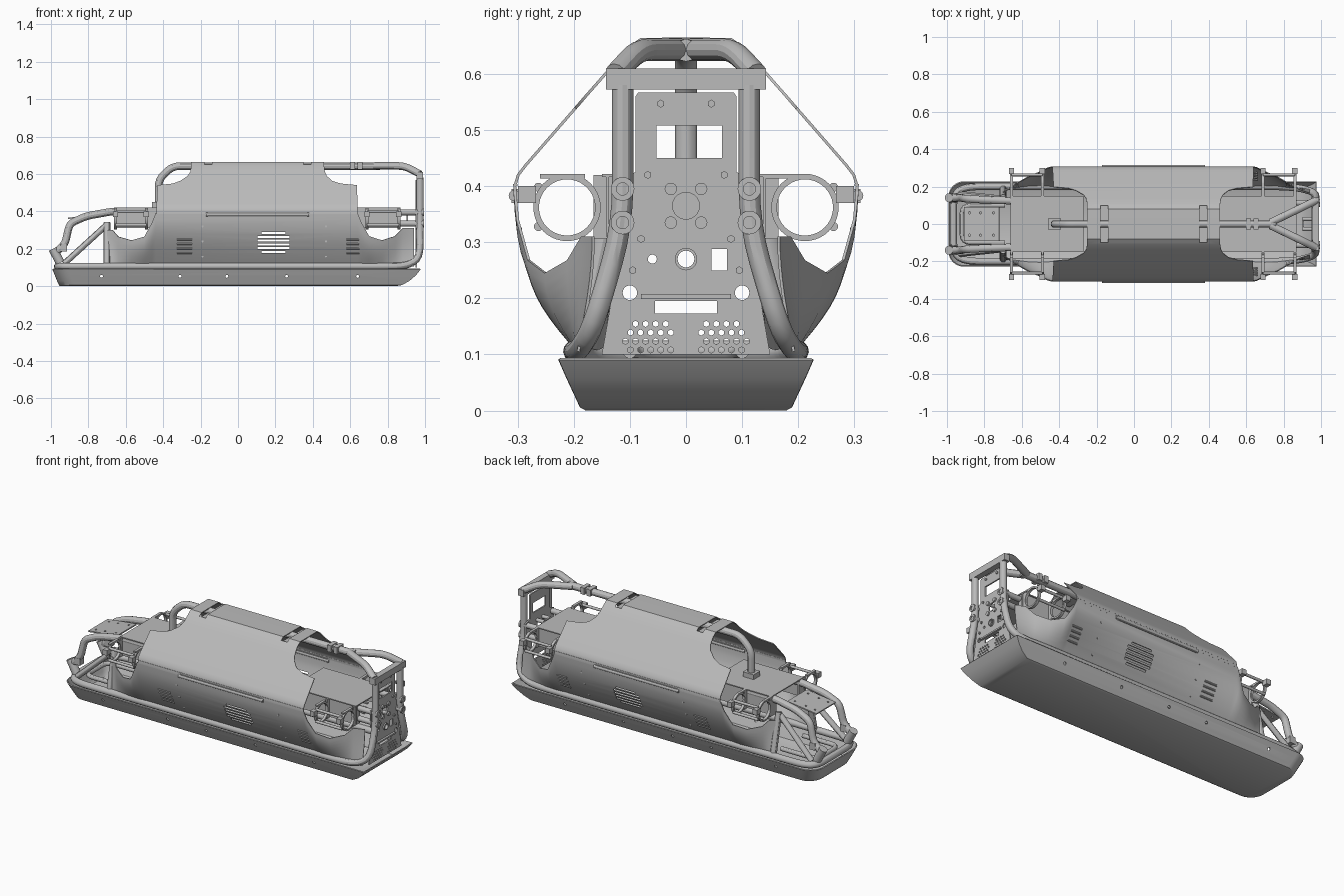
import bpy, bmesh, math
from mathutils import Vector, Matrix

if "Cube" in bpy.data.objects:
    bpy.data.objects.remove(bpy.data.objects["Cube"])

grey = bpy.data.materials.new("plain_grey")
grey.use_nodes = True
COLOR = (0.5, 0.5, 0.5, 1)
grey.diffuse_color = COLOR
grey.node_tree.nodes["Principled BSDF"].inputs["Base Color"].default_value = COLOR


# --- helpers ---------------------------------------------------------------
def finish(name, bm, cutter=None, thick=0):
    """Turn a bmesh into a shaded object, with optional thickness and cut-outs."""
    bmesh.ops.recalc_face_normals(bm, faces=bm.faces)
    me = bpy.data.meshes.new(name)
    bm.to_mesh(me)
    bm.free()
    ob = bpy.data.objects.new(name, me)
    bpy.context.collection.objects.link(ob)
    if thick:
        mod = ob.modifiers.new("skin", 'SOLIDIFY')
        mod.thickness, mod.offset = thick, 0
    tool = None
    if cutter:
        tool = finish(name + "_cutter", cutter)
        tool.hide_render = True
        mod = ob.modifiers.new("holes", 'BOOLEAN')
        mod.operation, mod.solver, mod.object = 'DIFFERENCE', 'EXACT', tool
    if ob.modifiers:
        dg = bpy.context.evaluated_depsgraph_get()
        ob.data = bpy.data.meshes.new_from_object(ob.evaluated_get(dg))
        ob.modifiers.clear()
    if tool:
        bpy.data.objects.remove(tool)
    ob.data.materials.clear()
    ob.data.materials.append(grey)
    ob.data.shade_smooth()
    ob.data.set_sharp_from_angle(angle=math.radians(30))
    return ob


def box(bm, lo, hi):
    lo, hi = Vector(lo), Vector(hi)
    m = Matrix.Translation((lo + hi) / 2) @ Matrix.Diagonal((*(hi - lo), 1))
    bmesh.ops.create_cube(bm, size=1, matrix=m)


def rod(bm, a, b, r, n=16):
    a, b = Vector(a), Vector(b)
    m = Matrix.Translation((a + b) / 2) @ (b - a).to_track_quat('Z', 'Y').to_matrix().to_4x4()
    bmesh.ops.create_cone(bm, cap_ends=True, segments=n, radius1=r, radius2=r,
                          depth=(b - a).length, matrix=m)


def ring(bm, x, y, z, outer, inner, w, n=40):
    """Flat ring about the x axis."""
    loops = []
    for i in range(n):
        c, s = math.cos(math.tau * i / n), math.sin(math.tau * i / n)
        loops.append([bm.verts.new((x + d, y + r * c, z + r * s))
                      for d, r in ((-w, outer), (w, outer), (w, inner), (-w, inner))])
    for i in range(n):
        p, q = loops[i], loops[(i + 1) % n]
        for k in range(4):
            bm.faces.new((p[k], p[k - 1], q[k - 1], q[k]))


def grid(bm, rows):
    vs = [[bm.verts.new(p) for p in row] for row in rows]
    for a, b in zip(vs, vs[1:]):
        for i in range(len(a) - 1):
            bm.faces.new((a[i], a[i + 1], b[i + 1], b[i]))


def tube(name, pts, r, mirror=True, bend=0.04):
    """Bent pipe with rounded corners, mirrored to both sides if wanted."""
    pts = [Vector(p) for p in pts]
    path = [pts[0]]
    for a, b, c in zip(pts, pts[1:], pts[2:]):
        s = b + (a - b).normalized() * min(bend, (a - b).length / 2.1)
        e = b + (c - b).normalized() * min(bend, (c - b).length / 2.1)
        path += [s.lerp(b, t).lerp(b.lerp(e, t), t) for t in (0, .25, .5, .75, 1)]
    path.append(pts[-1])
    cu = bpy.data.curves.new(name, 'CURVE')
    cu.dimensions, cu.bevel_depth, cu.bevel_resolution = '3D', r, 4
    cu.use_fill_caps = True
    for side in ((1, -1) if mirror else (1,)):
        sp = cu.splines.new('POLY')
        sp.points.add(len(path) - 1)
        for p, v in zip(sp.points, path):
            p.co = (v.x, v.y * side, v.z, 1)
    tmp = bpy.data.objects.new(name + "_path", cu)
    bpy.context.collection.objects.link(tmp)
    me = bpy.data.meshes.new_from_object(tmp.evaluated_get(bpy.context.evaluated_depsgraph_get()))
    bpy.data.objects.remove(tmp)
    bm = bmesh.new()
    bm.from_mesh(me)
    finish(name, bm)


SIDES = (1, -1)

# --- skid tub: rounded at one end, upswept at the other ----------------------
bm = bmesh.new()
rows = []
for z, x0, x1, w in ((.003, -.95, .84, .178), (.008, -.955, .875, .187), (.03, -.965, .915, .197),
                     (.06, -.977, .95, .211), (.092, -.99, .975, .225)):
    r = .08
    arc = [(x0 + r - r * math.sin(a), w - r + r * math.cos(a))
           for a in [math.pi / 16 * i for i in range(9)]]
    half = [(x1, w)] + arc
    rows.append([(x, y, z) for x, y in half + [(x, -y) for x, y in reversed(half)]])
    rows[-1].append(rows[-1][0])
grid(bm, rows)
bmesh.ops.remove_doubles(bm, verts=bm.verts, dist=1e-5)
bm.faces.new([v for v in bm.verts if v.co.z < .004])
cut = bmesh.new()
for x in (-.73, -.31, -.06, .26, .64):
    rod(cut, (x, -.3, .053), (x, .3, .053), .008, 12)
finish("skid_tub", bm, cut, .006)

# --- upper shell with scooped ends ------------------------------------------
half = [(.0, .662, -.25, .46), (.08, .662, -.25, .46), (.105, .643, -.25, .46), (.135, .61, -.255, .465),
        (.155, .587, -.27, .475), (.178, .561, -.31, .505), (.19, .547, -.35, .55), (.197, .539, -.43, .635),
        (.285, .438, -.435, .64), (.299, .42, -.435, .64), (.305, .4, -.435, .64), (.305, .385, -.435, .64)]
full = [(-y, z, a, b) for y, z, a, b in reversed(half[1:])] + half
bm = bmesh.new()
grid(bm, [[(a, y, z), (b, y, z)] for y, z, a, b in full])
cut = bmesh.new()
for x in (-.18, .35):
    box(cut, (x, -.1, .64), (x + .04, .1, .7))
finish("upper_shell", bm, cut, .005)

# --- lower side skins with wheel-arch style dips -----------------------------
stations = [(-.70, .17, .3), (-.67, .185, .3), (-.64, .21, .265), (-.57, .25, .245), (-.5, .28, .265),
            (-.46, .3, .34), (-.44, .305, .39), (.64, .305, .39), (.66, .3, .34), (.7, .28, .268),
            (.77, .25, .245), (.84, .21, .268), (.88, .185, .31), (.94, .165, .31)]


def skin_y(z, top_y=.305, top_z=.39):
    return .192 + (top_y - .192) * math.sin((z - .105) / (top_z - .105) * math.pi / 2)


bm = bmesh.new()
for s in SIDES:
    rows = []
    for x, ty, tz in stations:
        zs = [.105 + (tz - .105) * i / 8 for i in range(9)]
        rows.append([(x, s * skin_y(z, ty, tz), z) for z in zs])
    grid(bm, rows)
cut = bmesh.new()
for i in range(6):
    inset = .02 if i in (0, 5) else 0
    z = .178 + i * .02
    box(cut, (.105 + inset, -.4, z), (.275 - inset, .4, z + .011))
finish("side_skins", bm, cut, .005)

# --- louvres, seams, bolts and grab rails on the sides -----------------------
bm = bmesh.new()
rails = bmesh.new()
for s in SIDES:
    for x in (-.285, .62):
        for i in range(4):
            z = .178 + i * .024
            y = s * skin_y(z)
            rod(bm, (x - .04, y, z), (x + .04, y, z), .006, 8)
    for x in (-.19, .47):
        for z in (.16, .24, .32):
            y = s * skin_y(z)
            rod(bm, (x, y - .004, z), (x, y + .004, z), .006, 8)
    box(rails, (-.16, s * .305 - .006, .37), (.37, s * .305 + .006, .395))
    rod(rails, (-.17, s * .306, .383), (.38, s * .306, .383), .01)
    box(rails, (-.435, s * .304 - .004, .4), (.64, s * .304 + .004, .404))
finish("side_louvres", bm)
finish("side_rails", rails)

# --- main frame tubing --------------------------------------------------------
tube("side_frame_tube", [(.973, .113, .58), (.973, .113, .33), (.973, .165, .15), (.9, .19, .108),
                         (.8, .2, .106), (-.9, .2, .106), (-.965, .16, .106), (-.965, 0, .106)], .019, bend=.07)
tube("top_spine", [(.76, 0, .642), (-.35, 0, .642), (-.425, 0, .57), (-.425, 0, .42)], .02, False)
tube("top_fork", [(.972, .125, .6), (.89, .085, .643), (.73, .008, .643)], .02)
tube("nose_upper_tube", [(-.5, .125, .4), (-.67, .125, .4), (-.81, .13, .375), (-.9, .135, .335),
                         (-.925, .14, .225), (-.975, .14, .18)], .02, bend=.03)
tube("nose_brace", [(-.93, .16, .12), (-.7, .135, .33)], .016)
tube("nose_post", [(-.7, .19, .106), (-.7, .14, .34)], .018)
tube("nose_inner_hoop", [(-.69, .1, .106), (-.92, .1, .106), (-.92, 0, .106)], .013, bend=.05)

# --- nose plate and end stops -------------------------------------------------
bm = bmesh.new()
box(bm, (-.91, -.09, .372), (-.72, .09, .379))
cut = bmesh.new()
for x in (-.88, -.82, -.75):
    for s in SIDES:
        rod(cut, (x, s * .06, .3), (x, s * .06, .5), .006, 10)
plate = finish("nose_plate", bm, cut)
plate.matrix_world = (Matrix.Translation((-.8, 0, .375)) @ Matrix.Rotation(-.12, 4, 'Y')
                      @ Matrix.Translation((.8, 0, -.375)))
bm = bmesh.new()
for s in SIDES:
    rod(bm, (-.99, s * .14, .2), (-.95, s * .14, .125), .024)
    box(bm, (-.95, s * .14 - .02, .185), (-.915, s * .14 + .02, .225))
finish("nose_stops", bm)

# --- instrument bays: decks, walls and ring mounts at both ends ---------------
decks, rings = bmesh.new(), bmesh.new()
for x0, x1, ra, rb in ((-.66, -.27, -.655, -.49), (.45, .87, .69, .86)):
    box(decks, (x0, -.15, .416), (x1, .15, .422))
    for s in SIDES:
        box(decks, (x0, s * .14 - .003, .31), (x1, s * .14 + .003, .42))
        for x in (ra, rb):
            ring(rings, x, s * .212, .362, .06, .05, .008)
            box(rings, (x - .005, s * .135 - .03, .306), (x + .005, s * .135 + .03, .42))
            box(rings, (x - .008, s * .2 - .06, .414), (x + .008, s * .2 + .02, .422))
            box(rings, (x - .014, s * .283 - .016, .37), (x + .014, s * .283 + .016, .4))
        rod(rings, (ra, s * .263, .398), (rb, s * .263, .398), .008)
        rod(rings, (ra, s * .263, .328), (rb, s * .263, .328), .008)
finish("bay_decks", decks)
finish("ring_mounts", rings)

# --- tall end plate with its openings -----------------------------------------
bm = bmesh.new()
edge = [(.085, .567), (.09, .56), (.09, .425), (.13, .41), (.13, .31), (.115, .3), (.15, .1)]
loop = edge + [(-y, z) for y, z in reversed(edge)]
face = bm.faces.new([bm.verts.new((.948, y, z)) for y, z in loop])
ext = bmesh.ops.extrude_face_region(bm, geom=[face])
bmesh.ops.translate(bm, vec=(.008, 0, 0), verts=[v for v in ext['geom'] if isinstance(v, bmesh.types.BMVert)])
cut = bmesh.new()
box(cut, (.9, -.053, .45), (1, .064, .508))
box(cut, (.9, -.055, .173), (1, .055, .195))
box(cut, (.9, .045, .25), (1, .073, .288))
for y, z, r in ((0, .365, .024), (0, .27, .015), (-.06, .27, .008), (.1, .21, .013), (-.1, .21, .013)):
    rod(cut, (.9, y, z), (1, y, z), r, 20)
for s in SIDES:
    for row in range(4):
        for i in range(5 if row < 3 else 4):
            y, z = s * (.027 + i * .018 + .009 * (row % 2)), .108 + row * .0155
            rod(cut, (.9, y, z), (1, y, z), .0055, 6)
finish("end_plate", bm, cut)

# --- end plate fittings: cross bar, rods, port and bolts -----------------------
bm = bmesh.new()
box(bm, (.955, -.143, .572), (.99, .143, .61))
ring(bm, .958, 0, .27, .02, .015, .006, 20)
box(bm, (.9, -.03, .33), (.91, .03, .4))
box(bm, (.95, -.08, .199), (.968, .08, .208))
for s in SIDES:
    for z in (.335, .395):
        rod(bm, (.85, s * .113, z), (.99, s * .113, z), .016)
        ring(bm, .99, s * .113, z, .021, .011, .005, 20)
        rod(bm, (.9, s * .027, z), (.965, s * .027, z), .011)
    for y, z in ((.045, .547), (.068, .42), (.08, .306), (.095, .25)):
        rod(bm, (.95, s * y, z), (.963, s * y, z), .007, 6)
finish("end_fittings", bm)

# --- clamps along the top spine ------------------------------------------------
bm = bmesh.new()
for x in (-.18, .35):
    box(bm, (x, -.1, .632), (x + .045, .1, .64))
for x in (.6, .64):
    box(bm, (x, -.03, .625), (x + .025, .03, .664))
box(bm, (-.46, -.03, .42), (-.39, .03, .45))
finish("spine_clamps", bm)
